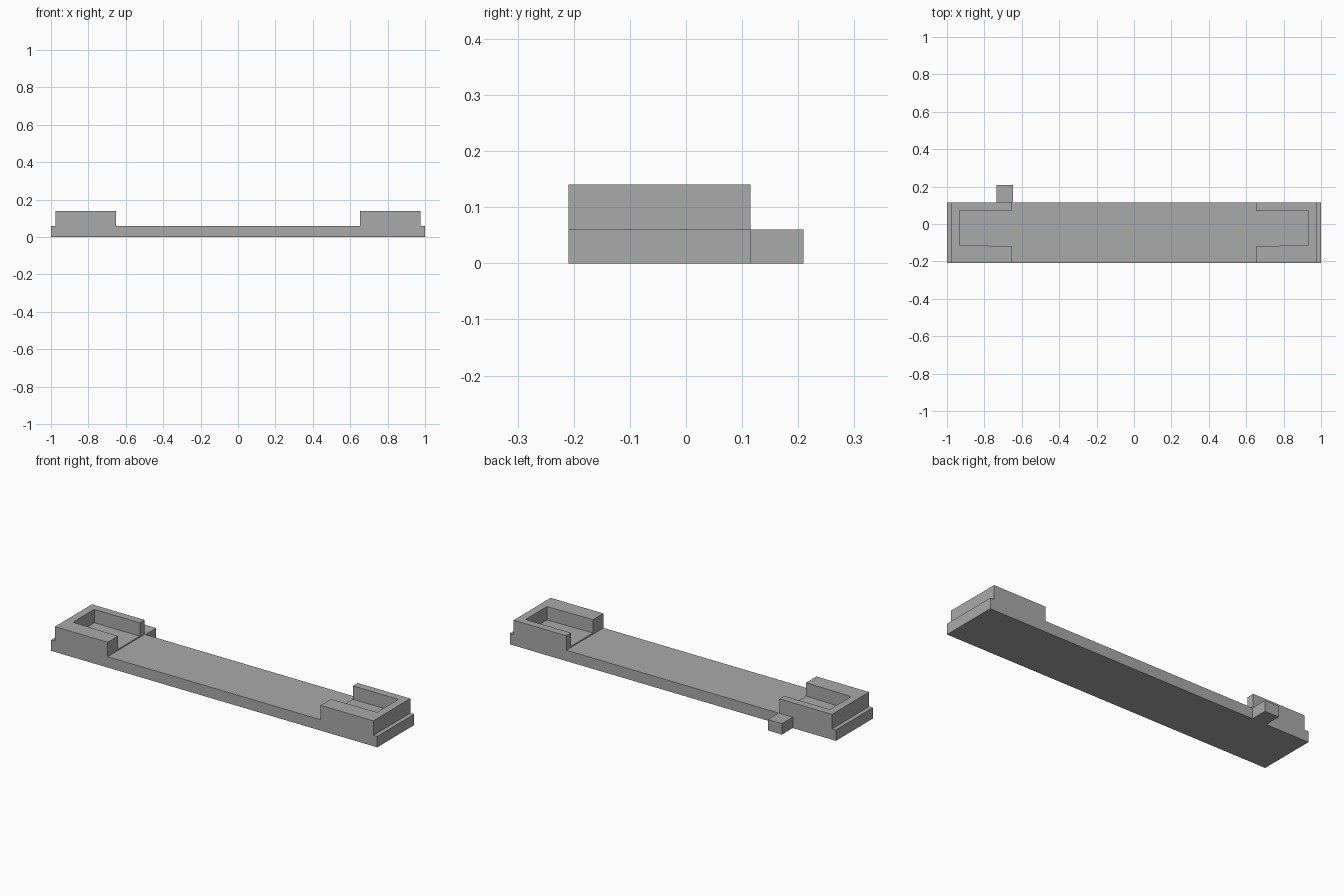
import bpy
import bmesh

if "Cube" in bpy.data.objects:
    bpy.data.objects.remove(bpy.data.objects["Cube"], do_unlink=True)

GREY = (0.4, 0.4, 0.4, 1)
grey = bpy.data.materials.new("plain grey")
grey.use_nodes = True
grey.diffuse_color = GREY
grey.node_tree.nodes["Principled BSDF"].inputs["Base Color"].default_value = GREY

FRONT, BACK, SLAB_TOP, WALL_TOP = -0.209, 0.115, 0.06, 0.14


def prism(name, outline, bottom, top):
    """Extrude a flat outline upwards into a solid."""
    bm = bmesh.new()
    face = bm.faces.new([bm.verts.new((x, y, bottom)) for x, y in outline])
    up = bmesh.ops.extrude_face_region(bm, geom=[face])["geom"]
    verts = [v for v in up if isinstance(v, bmesh.types.BMVert)]
    bmesh.ops.translate(bm, verts=verts, vec=(0, 0, top - bottom))
    bmesh.ops.recalc_face_normals(bm, faces=bm.faces)
    mesh = bpy.data.meshes.new(name)
    bm.to_mesh(mesh)
    bm.free()
    mesh.materials.append(grey)
    obj = bpy.data.objects.new(name, mesh)
    bpy.context.collection.objects.link(obj)
    return obj


def rectangle(x0, x1, y0, y1):
    return [(x0, y0), (x1, y0), (x1, y1), (x0, y1)]


# Long base slab with a small tab at the back
prism("base_slab", rectangle(-1, 1, FRONT, BACK), 0, SLAB_TOP)
prism("back_tab", rectangle(-0.735, -0.648, BACK, -FRONT), 0, SLAB_TOP)

# U-shaped walls, open towards the middle, with a thin raised floor
for side, sign in (("left", 1), ("right", -1)):
    wall = [(0.653, FRONT), (0.976, FRONT), (0.976, BACK), (0.653, BACK),
            (0.653, 0.073), (0.932, 0.073), (0.932, -0.113), (0.653, -0.119)]
    prism(side + "_end_wall", [(sign * x, y) for x, y in wall], SLAB_TOP, WALL_TOP)
    floor = wall[4:]
    prism(side + "_recess_floor", [(sign * x, y) for x, y in floor], SLAB_TOP, SLAB_TOP + 0.006)
